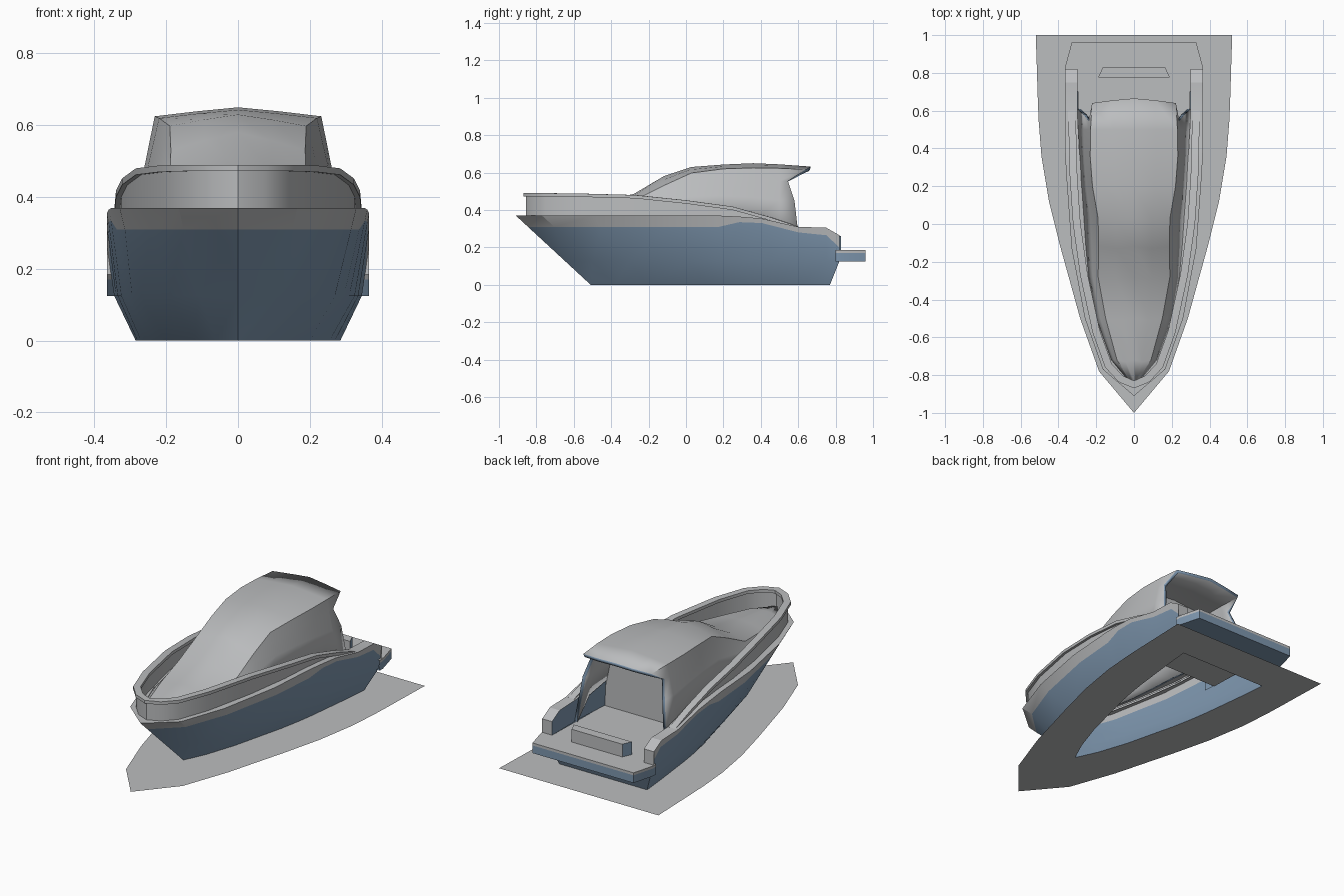
import bpy, math
from mathutils import Vector

if "Cube" in bpy.data.objects:
    bpy.data.objects.remove(bpy.data.objects["Cube"])


def material(name, rgb):
    m = bpy.data.materials.new(name)
    m.diffuse_color = (*rgb, 1)
    m.use_nodes = True
    m.node_tree.nodes["Principled BSDF"].inputs["Base Color"].default_value = m.diffuse_color
    return m


GREY = material("light grey", (0.50, 0.51, 0.52))
BLUE = material("steel blue", (0.21, 0.31, 0.43))


def loft(name, sections, mat=lambda i, j: 0, closed=False, smooth=25):
    """Skin half sections running aft, and their mirror image, as one object.
    Material 0 is grey, 1 is blue; mat picks it from section and strip number."""
    index, verts, faces, mats = {}, [], [], []

    def vert(p, s):
        key = (round(s * p[0], 4) + 0.0, round(p[1], 4), round(p[2], 4))
        if key not in index:
            index[key] = len(verts)
            verts.append(key)
        return index[key]

    n = len(sections[0])
    for s in (1, -1):
        for i in range(len(sections) - 1):
            a, b = sections[i], sections[i + 1]
            for j in range(n if closed else n - 1):
                k = (j + 1) % n
                ids = list(dict.fromkeys(vert(p, s) for p in (a[j], b[j], b[k], a[k])))
                if len(ids) > 2:
                    faces.append(ids[::s])
                    mats.append(mat(i, j))
    me = bpy.data.meshes.new(name)
    me.from_pydata(verts, [], faces)
    me.materials.append(GREY)
    me.materials.append(BLUE)
    for p, m in zip(me.polygons, mats):
        p.material_index = m
        p.use_smooth = True
    me.set_sharp_from_angle(angle=math.radians(smooth))
    ob = bpy.data.objects.new(name, me)
    bpy.context.collection.objects.link(ob)
    return ob


# Hull lines, bow to stern: bottom, chine, colour break and sheer
bottom = [(0, -.51), (.06, -.38), (.12, -.2), (.2, .12), (.225, .25),
          (.24, .35), (.255, .48), (.27, .61), (.28, .71), (.285, .77)]
chine = [(0, -.645), (.11, -.5), (.19, -.3), (.27, .02), (.295, .2),
         (.31, .32), (.325, .46), (.335, .61), (.34, .75), (.345, .82)]
sheer = [(0, -.91), (.165, -.77), (.26, -.5), (.33, -.13), (.352, .17),
         (.36, .28), (.365, .4), (.365, .6), (.365, .75), (.365, .82)]
break_z = [.31, .31, .31, .31, .31, .335, .33, .28, .265, .2]
sheer_z = [.37, .37, .37, .37, .37, .365, .355, .31, .305, .265]

hull = []
for b, c, t, zb, zt in zip(bottom, chine, sheer, break_z, sheer_z):
    f = (zb - .125) / (zt - .125)
    mid = [c[k] + (t[k] - c[k]) * max(f, .55) for k in (0, 1)]
    hull.append([(*b, 0), (*c, .125), (*mid, zb), (*t, zt)])
loft("hull", hull, lambda i, j: 0 if j == 2 else 1)
loft("transom", [[(.285, .77, 0), (.345, .82, .125)], [(0, .77, 0), (0, .82, .125)]],
     lambda i, j: 1)

# Flat sheet around the hull at the waterline
sheet = [(0, -1), (.185, -.78), (.285, -.5), (.39, -.12), (.45, .12),
         (.49, .36), (.505, .55), (.51, .68), (.515, .85), (.52, 1), (0, 1)]
loft("water_sheet", [[(*o, 0), (*i, 0)] for o, i in zip(sheet, bottom + [(0, .77)])])

# Side deck, narrowing to the cockpit coaming
inner = [(0, -.82), (.09, -.75), (.18, -.5), (.25, -.13), (.27, .17),
         (.28, .28), (.29, .4), (.30, .6), (.30, .75), (.30, .82)]
loft("side_deck", [[(*o, z), (*i, z)] for o, i, z in zip(sheer, inner, sheer_z)])
loft("coaming_inside", [[(*i, z), (*i, .185)] for i, z in zip(inner[5:], sheer_z[5:])],
     lambda i, j: 1)
loft("coaming_end", [[(.365, .82, .185), (.365, .82, .265)],
                     [(.30, .82, .185), (.30, .82, .265)]])

# Cockpit floor, swim platform and seat box
loft("cockpit_floor", [[(.29, .35, .185), (0, .35, .185)],
                       [(.30, .8, .185), (0, .8, .185)]])
platform = []
for x, y in [(.365, .8), (.365, .83), (.33, .96), (0, .96)]:
    platform.append([(0, .8, .125), (x, y, .125), (x, y, .17), (x, y, .185), (0, .8, .185)])
loft("swim_platform", platform, lambda i, j: 1 if j < 2 else 0)
seat = [[(x, y, .185), (x, y, .26), (0, y, .26)]
        for x, y in [(0, .775), (.19, .775), (.165, .83), (0, .83)]]
loft("cockpit_seat", seat, lambda i, j: 1 if (i, j) == (1, 0) else 0)

# Foredeck and cabin shell: base, shoulder and crown of each section
cabin = []
for y, bx, bz, sx, sz, cz in [
        (-.83, .03, .37, .02, .39, .395), (-.72, .12, .37, .09, .40, .415),
        (-.5, .2, .37, .15, .42, .445), (-.28, .24, .37, .19, .45, .485),
        (-.12, .255, .37, .187, .53, .58), (.03, .265, .37, .19, .598, .63),
        (.2, .28, .36, .22, .62, .643), (.36, .29, .34, .232, .625, .65),
        (.5, .297, .31, .23, .623, .644)]:
    side = [(bx + (sx - bx) * f, y, bz + (sz - bz) * f) for f in (0, .45, .78, 1)]
    cabin.append(side + [(sx * .5, y - .01 * (y < .1), sz + (cz - sz) * .55), (0, y, cz)])
cabin.append([(.30, .61, .19), (.268, .58, .45), (.24, .545, .555),
              (.222, .64, .617), (.111, .655, .624), (0, .665, .632)])
shell = loft("cabin", cabin, smooth=30)
solid = shell.modifiers.new("wall", 'SOLIDIFY')
solid.thickness, solid.offset, solid.material_offset_rim = .018, -1, 1

# Cabin bulkhead, following the shell's section
loft("cabin_bulkhead", [[(.285, .35, .185), (.277, .35, .35), (.222, .35, .61), (0, .35, .635)],
                        [(0, .35, .185), (0, .35, .35), (0, .35, .61), (0, .35, .635)]])

# Bulwark and its capping rail, offset along the rail path
path = [(0, -.85, .49), (.07, -.82, .49), (.135, -.75, .49), (.2, -.57, .488),
        (.265, -.27, .48), (.303, 0, .452), (.32, .25, .418), (.325, .45, .362),
        (.33, .6, .312)]
rail, wall = [], []
for i, p in enumerate(path):
    if i == 0:
        n = Vector((0, -1))
    else:
        a, b = path[i - 1], path[min(i + 1, len(path) - 1)]
        n = Vector((b[1] - a[1], a[0] - b[0])).normalized()

    def at(d, z):
        return (p[0] + n.x * d, p[1] + n.y * d, z)
    top = p[2]
    low = min(.36, top - .02)
    rail.append([at(.02, top - .018), at(.02, top), at(-.02, top), at(-.02, top - .018)])
    wall.append([at(.005, low), at(.005, top - .01), at(-.008, top - .01), at(-.008, low)])
loft("capping_rail", rail, closed=True)
loft("bulwark", wall)
